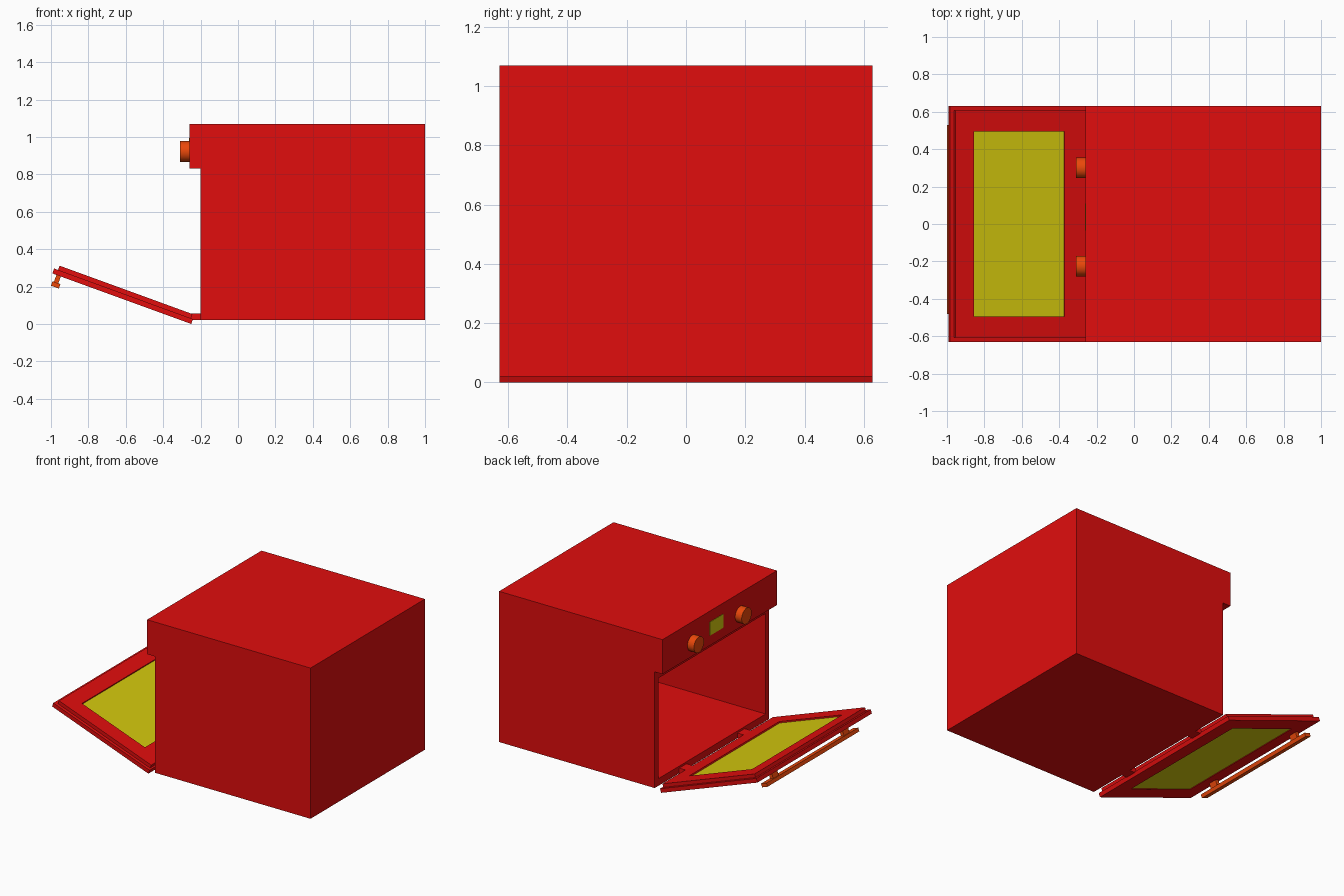
import bpy, bmesh, math
from mathutils import Matrix

if "Cube" in bpy.data.objects:
    bpy.data.objects.remove(bpy.data.objects["Cube"])


def material(name, rgb):
    m = bpy.data.materials.new(name)
    m.diffuse_color = (*rgb, 1)
    m.use_nodes = True
    m.node_tree.nodes["Principled BSDF"].inputs["Base Color"].default_value = m.diffuse_color
    return m


RED = material("red_enamel", (0.75, 0.004, 0.004))
ORANGE = material("orange_trim", (0.83, 0.065, 0.003))
YELLOW = material("yellow_glass", (0.66, 0.58, 0.004))


def finish(name, bm, mat, matrix=Matrix()):
    bmesh.ops.recalc_face_normals(bm, faces=bm.faces)
    me = bpy.data.meshes.new(name)
    bm.to_mesh(me)
    bm.free()
    ob = bpy.data.objects.new(name, me)
    bpy.context.collection.objects.link(ob)
    ob.matrix_world = matrix
    if mat:
        me.materials.append(mat)
    return ob


def box(name, xs, ys, zs, mat, matrix=Matrix()):
    bm = bmesh.new()
    bmesh.ops.create_cube(bm, size=1)
    for v in bm.verts:
        v.co = [r[0] + (c + 0.5) * (r[1] - r[0]) for c, r in zip(v.co, (xs, ys, zs))]
    return finish(name, bm, mat, matrix)


def frame(name, outer, inner, zs, mat, matrix):
    """Rectangular ring; outer and inner are (x0, x1, half_width)."""
    bm = bmesh.new()
    loops = []
    for (x0, x1, h), z in ((outer, zs[0]), (outer, zs[1]), (inner, zs[1]), (inner, zs[0])):
        loops.append([bm.verts.new((x, y, z))
                      for x, y in ((x0, -h), (x1, -h), (x1, h), (x0, h))])
    for k in range(4):
        a, b = loops[k], loops[(k + 1) % 4]
        for i in range(4):
            j = (i + 1) % 4
            bm.faces.new((a[i], a[j], b[j], b[i]))
    return finish(name, bm, mat, matrix)


# Oven body: side profile with overhanging control panel, extruded across y
bm = bmesh.new()
profile = [(-0.2, 0.02), (1, 0.02), (1, 1.07), (-0.26, 1.07), (-0.26, 0.83), (-0.2, 0.83)]
side = bm.faces.new([bm.verts.new((x, -0.63, z)) for x, z in profile])
ext = bmesh.ops.extrude_face_region(bm, geom=[side])["geom"]
bmesh.ops.translate(bm, vec=(0, 1.26, 0), verts=[g for g in ext if isinstance(g, bmesh.types.BMVert)])
body = finish("oven_body", bm, RED)

# Cooking cavity cut in from the open side
cutter = box("cavity_cutter", (-0.4, 0.94), (-0.59, 0.59), (0.07, 0.77), None)
cutter.hide_render = True
cutter.display_type = 'WIRE'
cut = body.modifiers.new("cavity", 'BOOLEAN')
cut.operation = 'DIFFERENCE'
cut.solver = 'EXACT'
cut.object = cutter
bpy.context.view_layer.objects.active = body
body.select_set(True)
bpy.ops.object.modifier_apply(modifier=cut.name)
bpy.data.objects.remove(cutter)

# Control panel: display and two knobs
box("display", (-0.263, -0.25), (-0.035, 0.11), (0.90, 0.995), YELLOW)
for label, y in (("left", 0.30), ("right", -0.225)):
    bm = bmesh.new()
    bmesh.ops.create_cone(bm, cap_ends=True, segments=32, radius1=0.055, radius2=0.055, depth=0.05,
                          matrix=Matrix.Translation((-0.285, y, 0.922)) @ Matrix.Rotation(math.pi / 2, 4, 'Y'))
    knob = finish(label + "_knob", bm, ORANGE)
    bpy.ops.object.select_all(action='DESELECT')
    knob.select_set(True)
    bpy.context.view_layer.objects.active = knob
    bpy.ops.object.shade_smooth_by_angle()

# Door, laid out flat from its hinge edge then tilted open
DOOR = Matrix.Translation((-0.25, 0, 0)) @ Matrix.Rotation(math.radians(20), 4, 'Y')
window = (-0.664, -0.148, 0.495)
frame("door_outer_frame", (-0.79, 0, 0.63), window, (0, 0.028), RED, DOOR)
frame("door_inner_frame", (-0.768, -0.012, 0.608), window, (0.028, 0.052), RED, DOOR)
box("door_glass", (-0.664, -0.148), (-0.495, 0.495), (0.004, 0.042), YELLOW, DOOR)

# Handle bar and its posts below the door
box("handle_bar", (-0.775, -0.73), (-0.48, 0.53), (-0.064, -0.039), ORANGE, DOOR)
for label, y in (("left", 0.415), ("right", -0.365)):
    box(label + "_handle_post", (-0.767, -0.742), (y - 0.03, y + 0.03), (-0.04, 0), ORANGE, DOOR)

# Hinges joining door and body
for label, y in (("left", 0.32), ("right", -0.32)):
    box(label + "_hinge", (-0.255, -0.19), (y - 0.04, y + 0.04), (0.021, 0.056), RED)
